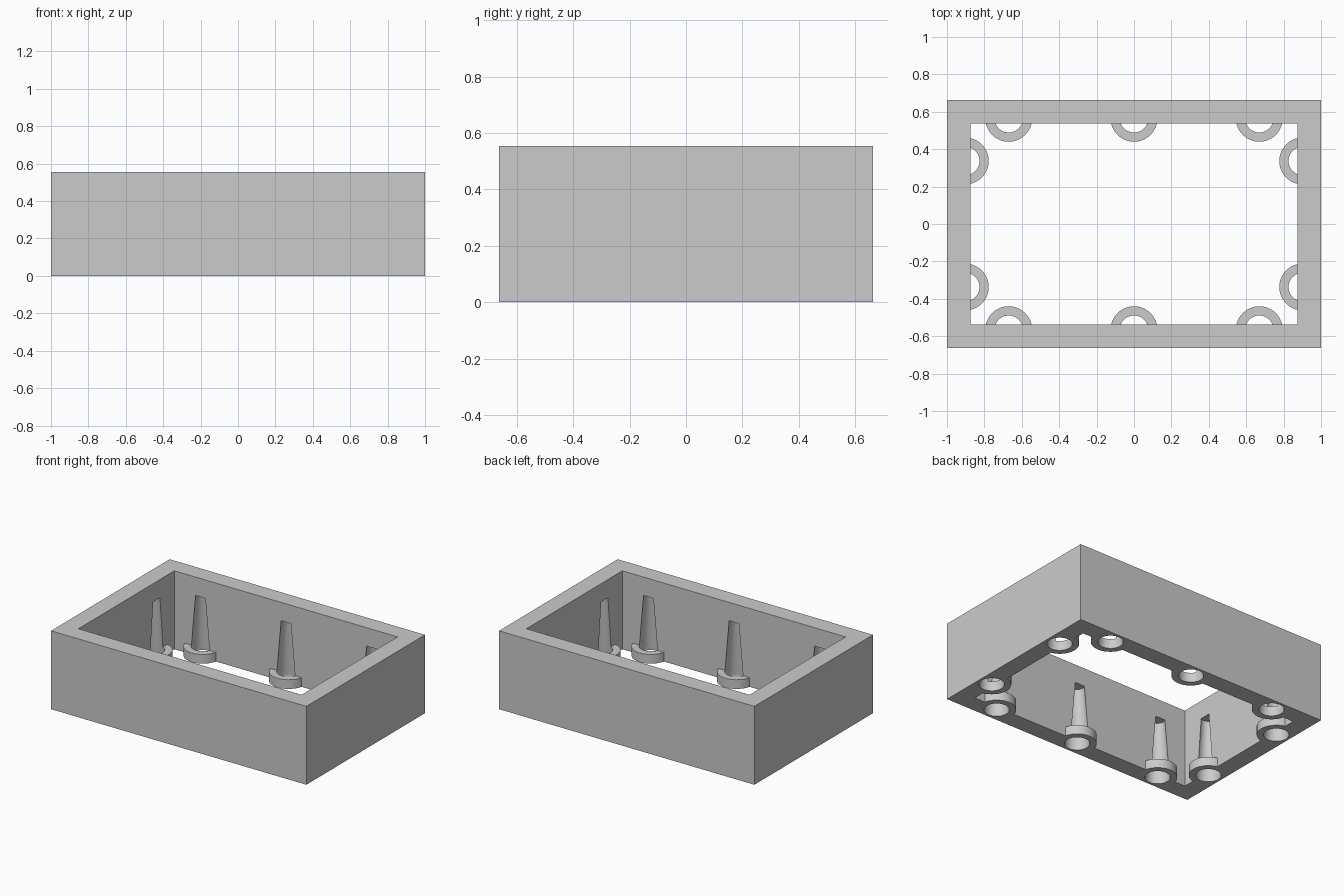
import bpy

if "Cube" in bpy.data.objects:
    bpy.data.objects.remove(bpy.data.objects["Cube"], do_unlink=True)

HALF_X, HALF_Y, HEIGHT = 1.0, 0.663, 0.555
WALL = 0.126
INSET = 0.028            # hole axis sits this far inside the wall
BOSS_R, BOSS_H = 0.125, 0.065
HOLE_R, TIP_R, HOLE_H = 0.081, 0.047, 0.425
BELOW = 0.05             # overshoot of cutters under the base

grey = bpy.data.materials.new("plain_grey")
grey.use_nodes = True
grey.diffuse_color = (0.6, 0.6, 0.6, 1)
grey.node_tree.nodes["Principled BSDF"].inputs["Base Color"].default_value = (0.6, 0.6, 0.6, 1)


def block(name, half_x, half_y, z0, z1):
    bpy.ops.mesh.primitive_cube_add(size=1, location=(0, 0, (z0 + z1) / 2))
    ob = bpy.context.object
    ob.name = name
    ob.scale = (2 * half_x, 2 * half_y, z1 - z0)
    bpy.ops.object.transform_apply(location=True, rotation=True, scale=True)
    ob.data.materials.append(grey)
    return ob


def cone(name, x, y, r0, r1, z0, z1):
    bpy.ops.mesh.primitive_cone_add(vertices=64, radius1=r0, radius2=r1,
                                    depth=z1 - z0, location=(x, y, (z0 + z1) / 2))
    ob = bpy.context.object
    ob.name = name
    ob.data.materials.append(grey)
    return ob


def cut(target, cutter):
    mod = target.modifiers.new("cut", 'BOOLEAN')
    mod.operation = 'DIFFERENCE'
    mod.solver = 'EXACT'
    mod.object = cutter
    bpy.context.view_layer.objects.active = target
    bpy.ops.object.modifier_apply(modifier=mod.name)
    bpy.data.objects.remove(cutter, do_unlink=True)


# Hole positions along the long and short walls
hole_y = HALF_Y - WALL + INSET
hole_x = HALF_X - WALL + INSET
spots = [(x, s * hole_y) for x in (-0.67, 0, 0.67) for s in (-1, 1)]
spots += [(s * hole_x, y) for y in (-0.337, 0.337) for s in (-1, 1)]

# Rectangular open frame; the cavity leaves round bosses standing at its foot
frame = block("wall_frame", HALF_X, HALF_Y, 0, HEIGHT)
cavity = block("cavity_cutter", HALF_X - WALL, HALF_Y - WALL, -BELOW, HEIGHT + BELOW)
for x, y in spots:
    cut(cavity, cone("boss_shape", x, y, BOSS_R, BOSS_R, -2 * BELOW, BOSS_H))
cut(frame, cavity)

# Tapered holes rising from the base through the bosses into the walls
start_r = HOLE_R + (HOLE_R - TIP_R) * BELOW / HOLE_H
for x, y in spots:
    cut(frame, cone("hole_cutter", x, y, start_r, TIP_R, -BELOW, HOLE_H))

bpy.ops.object.select_all(action='DESELECT')
frame.select_set(True)
bpy.context.view_layer.objects.active = frame
bpy.ops.object.shade_smooth_by_angle()
